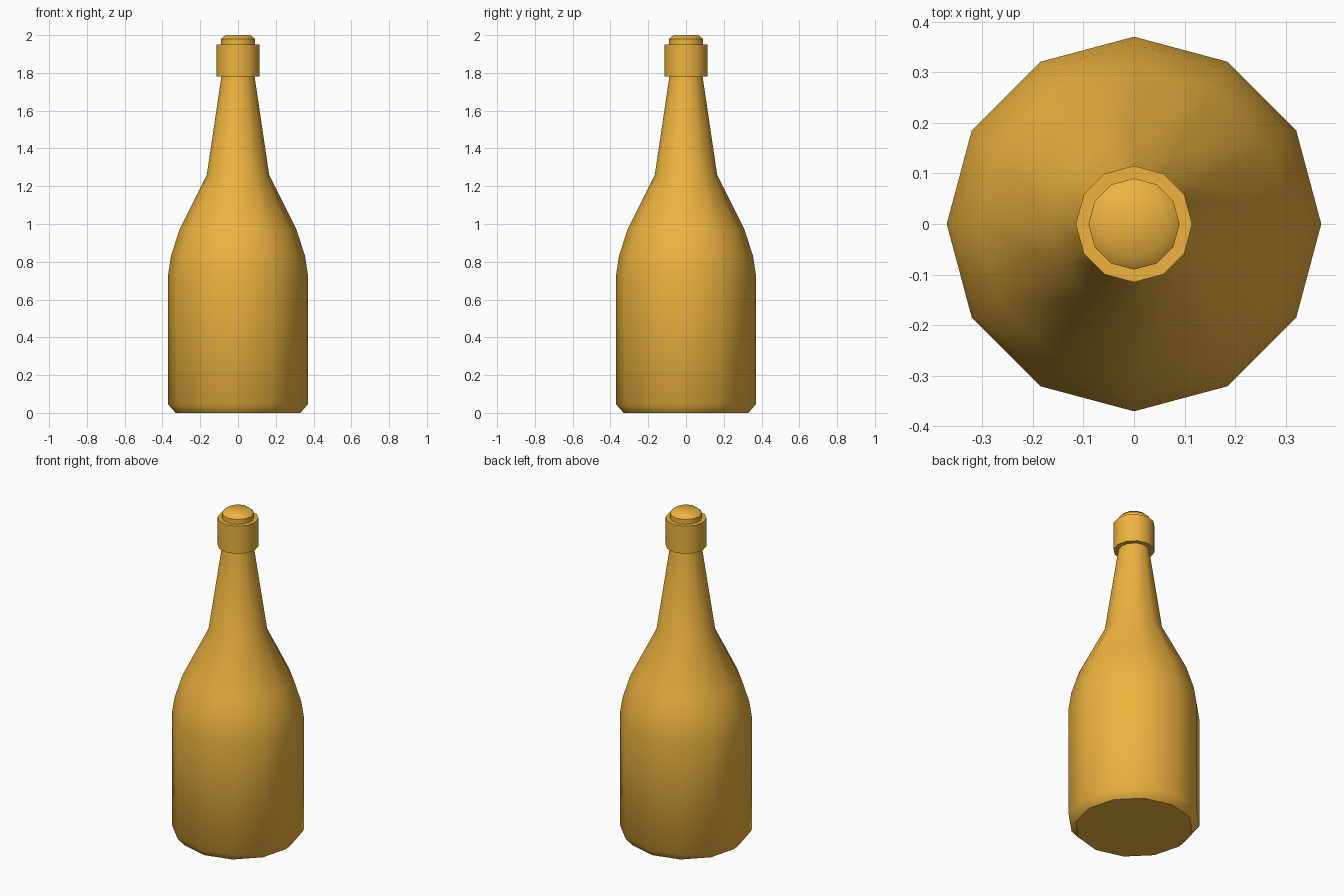
import bpy, bmesh, math

if "Cube" in bpy.data.objects:
    bpy.data.objects.remove(bpy.data.objects["Cube"])

SIDES = 12

mat = bpy.data.materials.new("amber")
mat.diffuse_color = (0.85, 0.45, 0.05, 1)
mat.use_nodes = True
mat.node_tree.nodes["Principled BSDF"].inputs["Base Color"].default_value = mat.diffuse_color


def lathe(name, profile, closed=False):
    """Revolve (radius, z) points about z; an open profile gets end caps."""
    bm = bmesh.new()
    rings = []
    for r, z in profile:
        rings.append([bm.verts.new((r * math.cos(2 * math.pi * i / SIDES),
                                    r * math.sin(2 * math.pi * i / SIDES), z))
                      for i in range(SIDES)])
    pairs = list(zip(rings, rings[1:]))
    if closed:
        pairs.append((rings[-1], rings[0]))
    else:
        bm.faces.new(rings[0])
        bm.faces.new(rings[-1])
    for a, b in pairs:
        for i in range(SIDES):
            j = (i + 1) % SIDES
            bm.faces.new((a[i], a[j], b[j], b[i]))
    bmesh.ops.recalc_face_normals(bm, faces=bm.faces)
    mesh = bpy.data.meshes.new(name)
    bm.to_mesh(mesh)
    bm.free()
    mesh.materials.append(mat)
    obj = bpy.data.objects.new(name, mesh)
    bpy.context.collection.objects.link(obj)
    bpy.ops.object.select_all(action='DESELECT')
    obj.select_set(True)
    bpy.context.view_layer.objects.active = obj
    bpy.ops.object.shade_smooth_by_angle(angle=math.radians(45))
    return obj


# Bottle: chamfered base, straight body, curved shoulder, tapering neck,
# collar near the mouth and a domed stopper on top
lathe("bottle", [
    (0.33, 0), (0.37, 0.045), (0.37, 0.73), (0.355, 0.83), (0.31, 0.97),
    (0.165, 1.26), (0.088, 1.78),
    (0.115, 1.78), (0.115, 1.95),
    (0.09, 1.95), (0.09, 1.98), (0.066, 2.0),
])
